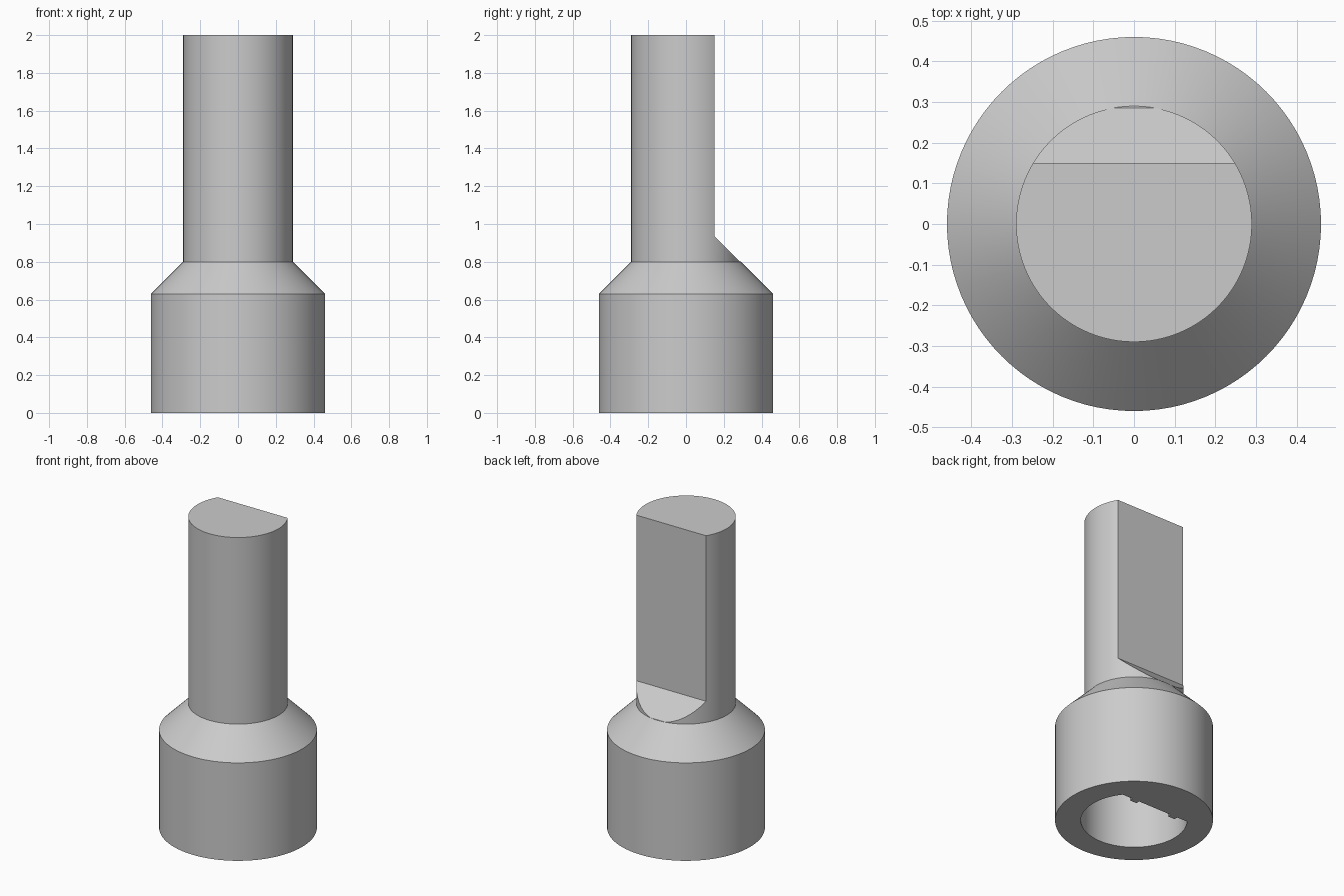
import bpy
import bmesh
import math

cube = bpy.data.objects.get("Cube")
if cube:
    bpy.data.objects.remove(cube, do_unlink=True)

SEGMENTS = 96
BASE_R, SHAFT_R, HOLE_R = 0.46, 0.29, 0.31
BASE_TOP, SHOULDER_TOP, HEIGHT = 0.63, 0.80, 2.0
HOLE_DEPTH, HOLE_FLAT = 0.63, 0.19
RIB_X, RIB_HALF, RIB_Y = 0.145, 0.025, 0.165

grey = bpy.data.materials.new("plain grey")
grey.use_nodes = True
colour = (0.6, 0.6, 0.6, 1)
grey.diffuse_color = colour
grey.node_tree.nodes["Principled BSDF"].inputs["Base Color"].default_value = colour


def add_object(name, bm):
    bmesh.ops.recalc_face_normals(bm, faces=bm.faces)
    mesh = bpy.data.meshes.new(name)
    bm.to_mesh(mesh)
    bm.free()
    mesh.materials.append(grey)
    obj = bpy.data.objects.new(name, mesh)
    bpy.context.collection.objects.link(obj)
    return obj


def prism(name, points, offset):
    """Close an outline and extrude it along the offset."""
    bm = bmesh.new()
    face = bm.faces.new([bm.verts.new(p) for p in points])
    out = bmesh.ops.extrude_face_region(bm, geom=[face])
    moved = [v for v in out["geom"] if isinstance(v, bmesh.types.BMVert)]
    bmesh.ops.translate(bm, verts=moved, vec=offset)
    return add_object(name, bm)


def lathe(name, profile):
    """Stack rings of (radius, z) and cap both ends."""
    bm = bmesh.new()
    rings = []
    for r, z in profile:
        angles = [math.tau * i / SEGMENTS for i in range(SEGMENTS)]
        rings.append([bm.verts.new((r * math.cos(a), r * math.sin(a), z)) for a in angles])
    for low, high in zip(rings, rings[1:]):
        for i in range(SEGMENTS):
            j = (i + 1) % SEGMENTS
            bm.faces.new((low[i], low[j], high[j], high[i]))
    bm.faces.new(rings[0])
    bm.faces.new(rings[-1])
    return add_object(name, bm)


def cut(target, cutter):
    mod = target.modifiers.new("cut", "BOOLEAN")
    mod.operation = "DIFFERENCE"
    mod.solver = "EXACT"
    mod.object = cutter
    bpy.context.view_layer.objects.active = target
    bpy.ops.object.modifier_apply(modifier=mod.name)
    bpy.data.objects.remove(cutter, do_unlink=True)


# Round base, sloped shoulder and shaft
post = lathe("socket_post", [(BASE_R, 0), (BASE_R, BASE_TOP),
                             (SHAFT_R, SHOULDER_TOP), (SHAFT_R, HEIGHT)])

# Flat on the back of the shaft, running out in a ramp at the shoulder
floor = SHOULDER_TOP + 0.0005
flat_outline = [(0.15, 2.2), (0.15, 0.935), (0.285, floor), (0.6, floor), (0.6, 2.2)]
cut(post, prism("shaft_flat_cutter", [(-0.6, y, z) for y, z in flat_outline], (1.2, 0, 0)))

# D-shaped socket in the underside, with two small ribs on its flat
outline = []
for side in (1, -1):
    x = side * RIB_X
    outline += [(x + RIB_HALF, HOLE_FLAT), (x + RIB_HALF, RIB_Y),
                (x - RIB_HALF, RIB_Y), (x - RIB_HALF, HOLE_FLAT)]
corner = math.asin(HOLE_FLAT / HOLE_R)
start, sweep = math.pi - corner, math.pi + 2 * corner
for i in range(SEGMENTS + 1):
    a = start + sweep * i / SEGMENTS
    outline.append((HOLE_R * math.cos(a), HOLE_R * math.sin(a)))
cut(post, prism("socket_cutter", [(x, y, -0.1) for x, y in outline], (0, 0, HOLE_DEPTH + 0.1)))

# Smooth round walls with crisp edges
bpy.ops.object.select_all(action="DESELECT")
post.select_set(True)
bpy.context.view_layer.objects.active = post
bpy.ops.object.shade_smooth_by_angle(angle=math.radians(25))
